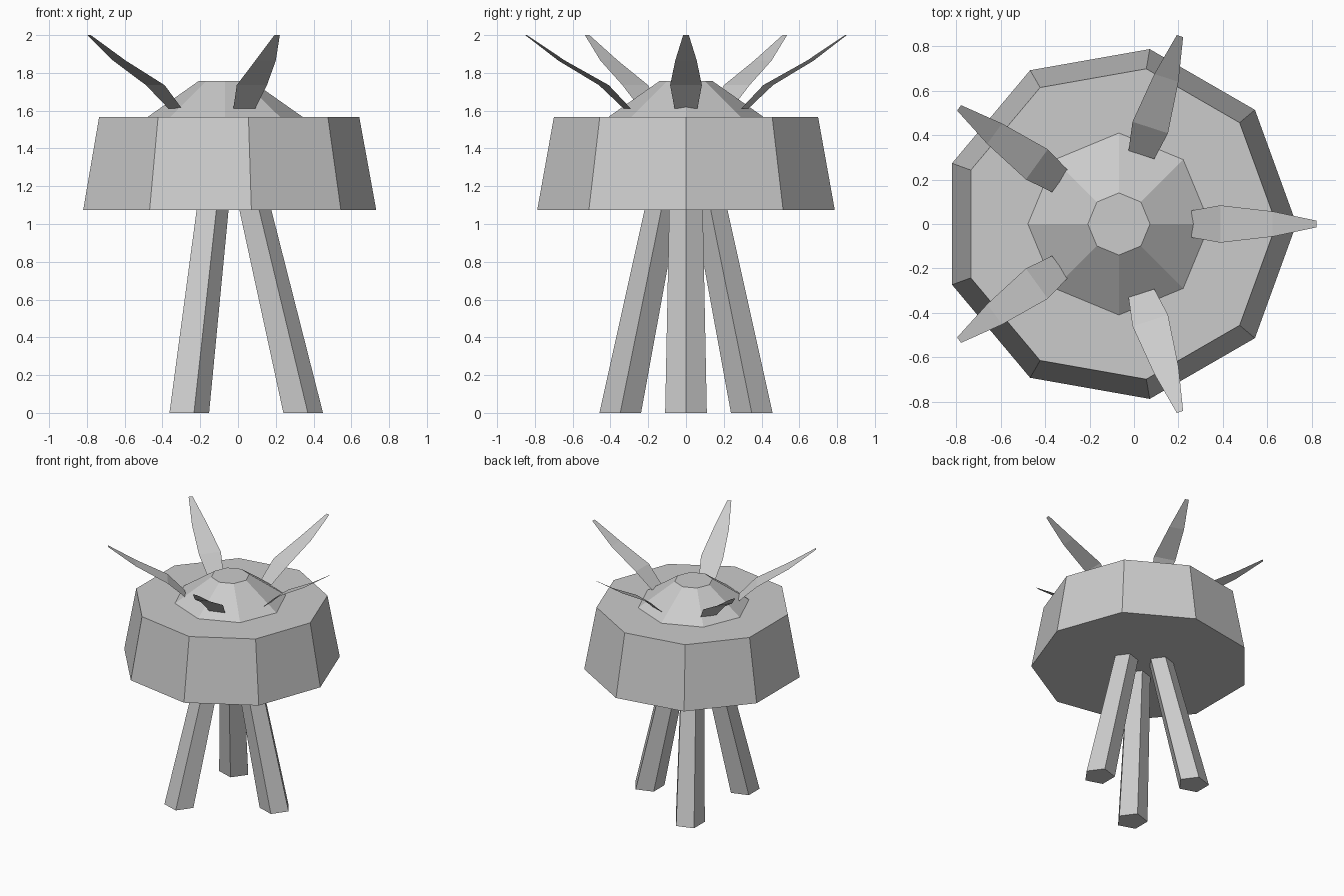
import bpy, bmesh
from math import cos, sin, tau

if "Cube" in bpy.data.objects:
    bpy.data.objects.remove(bpy.data.objects["Cube"])

CX = -0.068  # shared axis of body, legs and spikes


def make_object(name, bm, closed=True):
    if closed:
        bmesh.ops.recalc_face_normals(bm, faces=bm.faces[:])
    mesh = bpy.data.meshes.new(name)
    bm.to_mesh(mesh)
    bm.free()
    obj = bpy.data.objects.new(name, mesh)
    bpy.context.collection.objects.link(obj)
    return obj


def frustum(name, sides, low, high):
    """Closed tapered prism between two rings given as (x, y, z, radius)."""
    bm = bmesh.new()
    rings = []
    for x, y, z, r in (low, high):
        rings.append([bm.verts.new((x + r * cos(tau * i / sides),
                                    y + r * sin(tau * i / sides), z))
                      for i in range(sides)])
    a, b = rings
    for i in range(sides):
        j = (i + 1) % sides
        bm.faces.new((a[i], a[j], b[j], b[i]))
    bm.faces.new(a[::-1])
    bm.faces.new(b)
    return make_object(name, bm)


# Nine-sided drum and eight-sided dome
frustum("body", 9, (CX, 0, 1.073, 0.80), (CX, 0, 1.567, 0.71))
frustum("dome", 8, (CX, 0, 1.567, 0.41), (CX, 0, 1.757, 0.14))

# Three splayed five-sided legs
for k in range(3):
    a = tau * k / 3
    frustum(f"leg_{k + 1}", 5,
            (CX + 0.402 * cos(a), 0.402 * sin(a), 0, 0.116),
            (CX + 0.145 * cos(a), 0.145 * sin(a), 1.10, 0.093))

# Five thin leaf-shaped spikes: (distance from axis, half width, height)
LEAF = [(0.328, 0.061, 1.612), (0.457, 0.084, 1.735),
        (0.692, 0.057, 1.865), (0.89, 0.015, 2.0)]
for k in range(5):
    a = tau * k / 5
    bm = bmesh.new()
    rows = [[bm.verts.new((CX + r * cos(a) - s * w * sin(a),
                           r * sin(a) + s * w * cos(a), z)) for s in (-1, 1)]
            for r, w, z in LEAF]
    for p, q in zip(rows, rows[1:]):
        bm.faces.new((p[0], q[0], q[1], p[1]))
    make_object(f"spike_{k + 1}", bm, closed=False)
